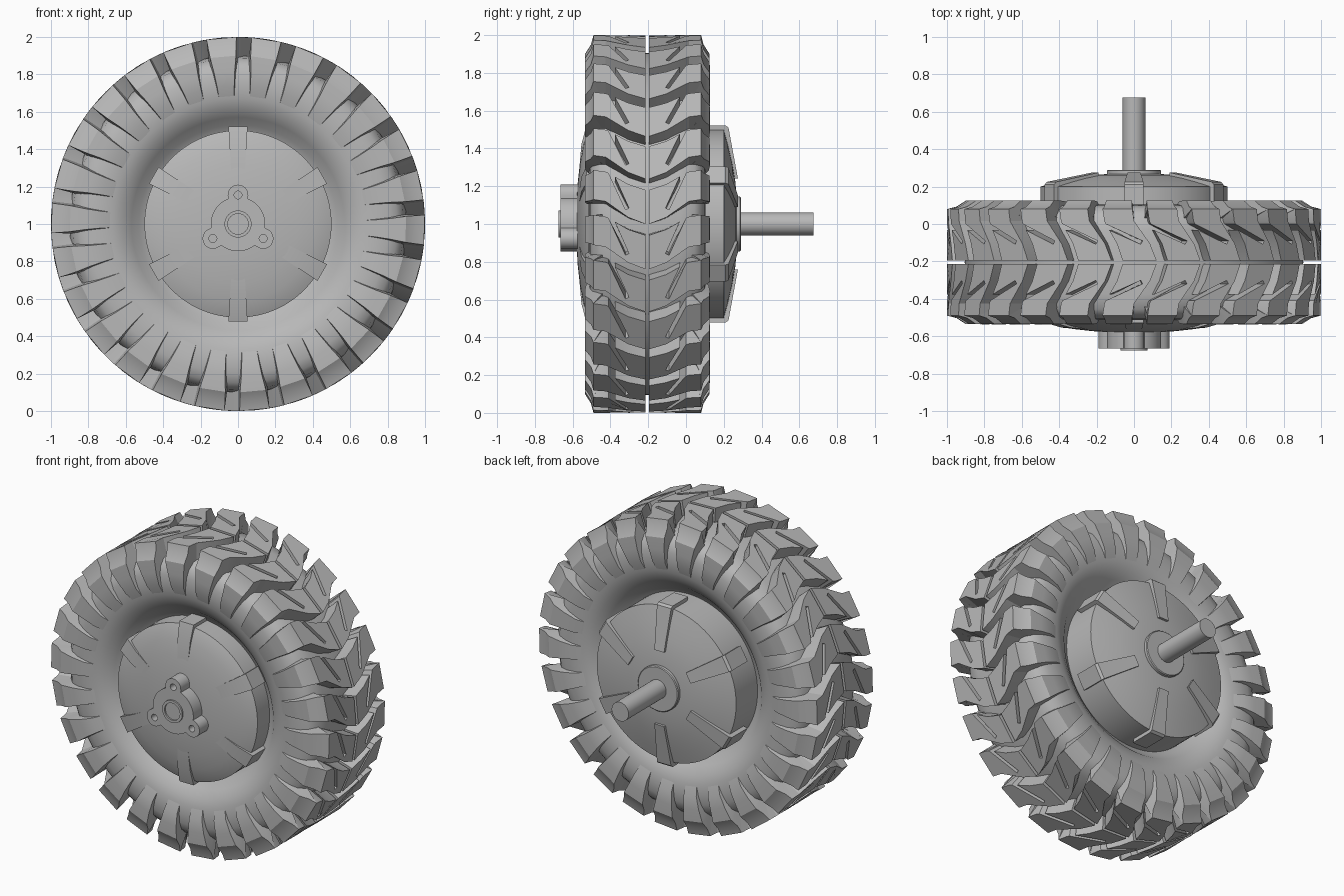
import bpy, bmesh
from math import pi, tau, cos, sin, asin, sqrt, radians

if "Cube" in bpy.data.objects:
    bpy.data.objects.remove(bpy.data.objects["Cube"])

grey = bpy.data.materials.new("grey")
grey.use_nodes = True
GREY = (0.48, 0.48, 0.48, 1)
grey.diffuse_color = GREY
grey.node_tree.nodes["Principled BSDF"].inputs["Base Color"].default_value = GREY

MID = -0.205      # centre plane of the tyre
LUGS = 26


def polar(r, a, y):
    """Point around the axle, which runs along y."""
    return (r * cos(a), y, r * sin(a))


def smooth(ob, angle):
    bpy.ops.object.select_all(action='DESELECT')
    ob.select_set(True)
    bpy.context.view_layer.objects.active = ob
    bpy.ops.object.shade_smooth_by_angle(angle=radians(angle))


def finish(bm, name, angle=30):
    bmesh.ops.remove_doubles(bm, verts=bm.verts, dist=1e-5)
    bmesh.ops.recalc_face_normals(bm, faces=bm.faces)
    mesh = bpy.data.meshes.new(name)
    bm.to_mesh(mesh)
    bm.free()
    mesh.materials.append(grey)
    ob = bpy.data.objects.new(name, mesh)
    ob.location.z = 1
    bpy.context.collection.objects.link(ob)
    if angle:
        smooth(ob, angle)
    return ob


def loft(bm, loops):
    """Skin equal loops of points and cap both ends."""
    rings = [[bm.verts.new(p) for p in loop] for loop in loops]
    bm.faces.new(rings[0])
    bm.faces.new(rings[-1])
    for a, b in zip(rings, rings[1:]):
        for i in range(len(a)):
            j = (i + 1) % len(a)
            bm.faces.new((a[i], a[j], b[j], b[i]))


def lathe(name, profile, segments=96, angle=30):
    """Spin an open (radius, y) profile around the axle."""
    bm = bmesh.new()
    verts = [bm.verts.new((r, y, 0)) for r, y in profile]
    edges = [bm.edges.new(pair) for pair in zip(verts, verts[1:])]
    bmesh.ops.spin(bm, geom=verts + edges, cent=(0, 0, 0), axis=(0, 1, 0),
                   angle=tau, steps=segments, use_merge=True)
    return finish(bm, name, angle)


# Tyre body: half section, mirrored across the centre plane
half = [(0.905, 0), (0.9, 0.17), (0.885, 0.25), (0.85, 0.288), (0.8, 0.303), (0.74, 0.308),
        (0.67, 0.3), (0.62, 0.28), (0.57, 0.245), (0.53, 0.2), (0.49, 0.18)]
section = [(r, MID - v) for r, v in reversed(half)] + [(r, MID + v) for r, v in half[1:]]
lathe("tyre_body", section, 104, 50)

# Tread: slotted chevron blocks with shoulder fingers down the sidewall
block = [(0, .01), (.035, .1), (.12, .22), (.13, .285), (.29, .285), (.28, .22),
         (.273, .205), (.075, .115), (.085, .097), (.254, .172), (.212, .1), (.182, .01)]
# outer radius, outer offset, inner radius, inner offset, half angle
finger = [(1, .285, .87, .23, .08), (.95, .298, .86, .24, .079), (.9, .33, .84, .26, .077),
          (.82, .331, .8, .28, .068), (.74, .325, .72, .28, .062), (.63, .278, .63, .26, .057)]
bm = bmesh.new()
for k in range(LUGS):
    turn = k * tau / LUGS
    for side in (-1, 1):
        loft(bm, [[polar(r, turn + s, MID + side * v) for s, v in block]
                  for r in (1.0, 0.87)])
        mid = turn + 0.21
        loft(bm, [[polar(ro, mid - w, MID + side * vo), polar(ro, mid + w, MID + side * vo),
                   polar(ri, mid + w + .01, MID + side * vi),
                   polar(ri, mid - w - .01, MID + side * vi)]
                  for ro, vo, ri, vi, w in finger])
finish(bm, "tread_lugs", 25)

# Hub drum with a domed cover on each face
lathe("hub_drum", [(0, -.58), (.12, -.579), (.22, -.573), (.32, -.562), (.41, -.546),
                   (.47, -.528), (.5, -.515), (.5, .2), (.42, .222), (.32, .245),
                   (.22, .262), (.1, .27), (0, .27)], angle=25)


# Six tapered ribs on each cover
def ribs(name, profile):
    bm = bmesh.new()
    for k in range(6):
        a = pi / 2 + k * pi / 3
        loops = []
        for side in (-1, 1):
            loop = []
            for r, y in profile:
                w = side * (0.02 + 0.06 * r)
                loop.append((r * cos(a) - w * sin(a), y, r * sin(a) + w * cos(a)))
            loops.append(loop)
        loft(bm, loops)
    finish(bm, name)


ribs("front_ribs", [(.29, -.55), (.29, -.565), (.42, -.554), (.52, -.528), (.52, -.38), (.4, -.4)])
ribs("back_ribs", [(.24, .24), (.24, .275), (.51, .225), (.522, .21), (.522, .05), (.4, .1)])

# Back flange and axle shaft
lathe("axle_flange", [(0, .25), (.145, .25), (.145, .285), (.14, .29), (0, .29)], 64)
lathe("axle_shaft", [(0, .28), (.061, .28), (.061, .675), (0, .675)], 48)


# Three-lobed mounting plate, drilled at each lobe
def lobed(a, dist=0.155, rad=0.055):
    off = (a - pi / 2 + pi / 3) % (tau / 3) - pi / 3
    if abs(off) < asin(rad / dist):
        return dist * cos(off) + sqrt(rad ** 2 - (dist * sin(off)) ** 2)
    return 0.145


bm = bmesh.new()
steps = [i * tau / 180 for i in range(180)]
loft(bm, [[polar(lobed(a), a, y) for a in steps] for y in (-.665, -.55)])
plate = finish(bm, "mounting_plate", None)

bm = bmesh.new()
for k in range(3):
    a = pi / 2 + k * tau / 3
    x, _, z = polar(0.155, a, 0)
    loft(bm, [[(x + .021 * cos(t), y, z + .021 * sin(t)) for t in steps[::9]]
              for y in (-.7, -.6)])
drill = finish(bm, "bolt_hole_cutter", None)
drill.hide_render = True
cut = plate.modifiers.new("bolt_holes", 'BOOLEAN')
cut.object = drill
cut.solver = 'EXACT'
bpy.context.view_layer.objects.active = plate
bpy.ops.object.modifier_apply(modifier=cut.name)
bpy.data.objects.remove(drill)
smooth(plate, 30)

# Centre boss with a shallow recess
lathe("centre_boss", [(0, -.6), (.072, -.6), (.072, -.675), (.055, -.675),
                      (.055, -.66), (0, -.66)], 48)
